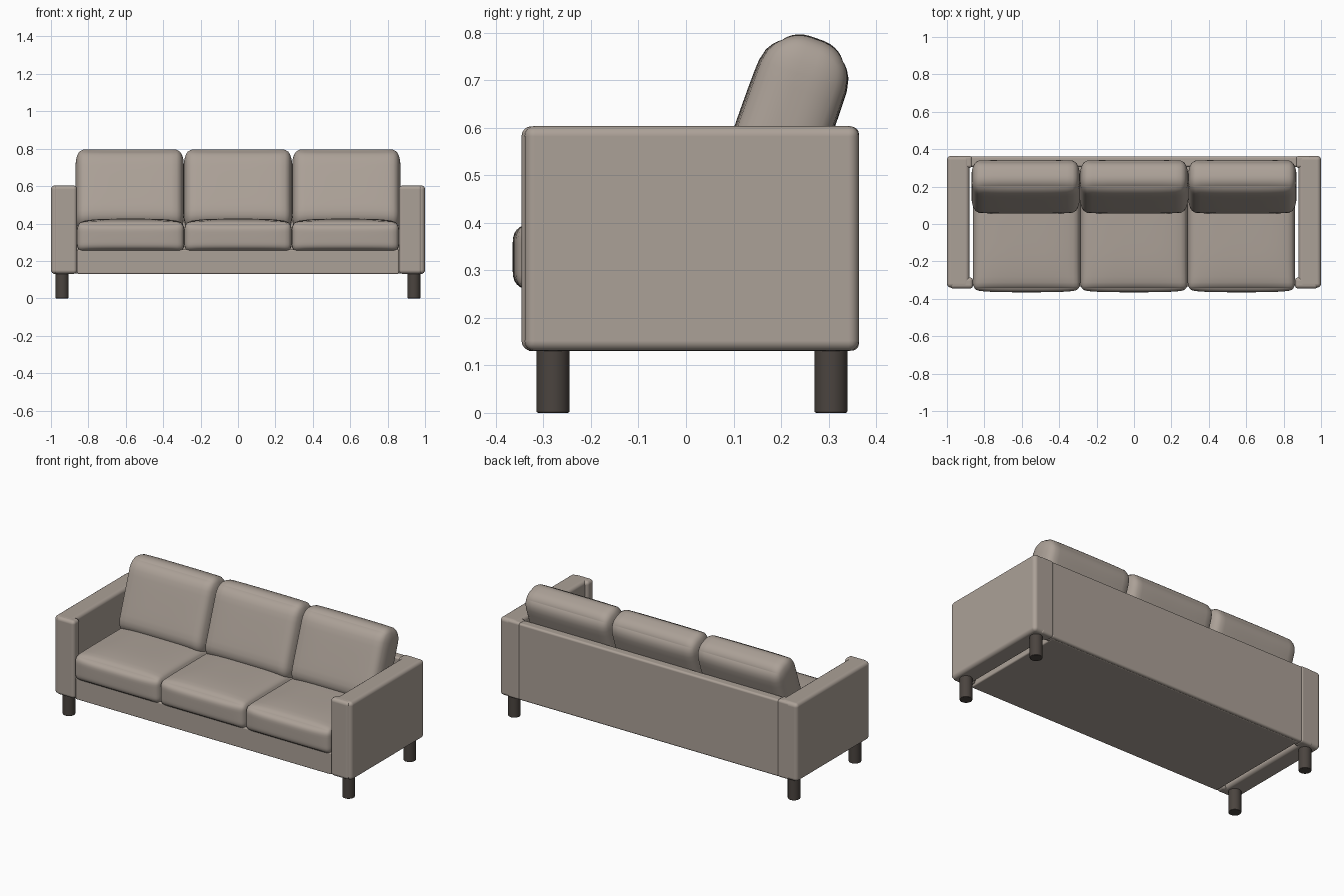
import bpy, bmesh, math
from mathutils import Vector, Matrix

if "Cube" in bpy.data.objects:
    bpy.data.objects.remove(bpy.data.objects["Cube"])


def material(name, rgb):
    m = bpy.data.materials.new(name)
    m.diffuse_color = (*rgb, 1)
    m.use_nodes = True
    m.node_tree.nodes["Principled BSDF"].inputs["Base Color"].default_value = m.diffuse_color
    return m


FABRIC = material("taupe fabric", (0.41, 0.355, 0.31))
DARK = material("dark wood", (0.07, 0.058, 0.05))


def finish(bm, name, mat):
    for f in bm.faces:
        f.smooth = True
    me = bpy.data.meshes.new(name)
    bm.to_mesh(me)
    bm.free()
    me.materials.append(mat)
    ob = bpy.data.objects.new(name, me)
    bpy.context.collection.objects.link(ob)
    return ob


def box(name, lo, hi, bevel):
    """Upholstered block between two corners with rounded edges."""
    lo, hi = Vector(lo), Vector(hi)
    bm = bmesh.new()
    bmesh.ops.create_cube(bm, size=1)
    for v in bm.verts:
        v.co = Vector((lo[i] + (v.co[i] + 0.5) * (hi[i] - lo[i]) for i in range(3)))
    ob = finish(bm, name, FABRIC)
    mod = ob.modifiers.new("round edges", 'BEVEL')
    mod.width, mod.segments, mod.harden_normals = bevel, 4, True
    return ob


def cushion(name, half, radius, crown_lo, crown_hi, centre, tilt=0):
    """Rounded box with elliptical corners and a bulge per side."""
    bm = bmesh.new()
    bmesh.ops.create_cube(bm, size=2)
    bmesh.ops.subdivide_edges(bm, edges=bm.edges[:], cuts=17, use_grid_fill=True)
    rot = Matrix.Rotation(tilt, 4, 'X')
    for v in bm.verts:
        u = [math.sin(max(-1, min(1, c)) * math.pi / 2) for c in v.co]
        p = [u[i] * half[i] for i in range(3)]
        inner = [max(radius[i] - half[i], min(half[i] - radius[i], p[i])) for i in range(3)]
        d = Vector([(p[i] - inner[i]) / radius[i] for i in range(3)])
        if d.length > 1e-6:
            d.normalize()
        q = Vector([inner[i] + d[i] * radius[i] for i in range(3)])
        for i in range(3):
            j, k = (i + 1) % 3, (i + 2) % 3
            w = (1 - u[j] ** 4) * (1 - u[k] ** 4)
            q[i] += w * (crown_hi[i] * (1 + u[i]) / 2 - crown_lo[i] * (1 - u[i]) / 2)
        v.co = rot @ q + Vector(centre)
    return finish(bm, name, FABRIC)


# Base and back panel
box("base", (-0.86, -0.335, 0.13), (0.86, 0.345, 0.262), 0.008)
box("back_panel", (-0.875, 0.305, 0.132), (0.875, 0.362, 0.598), 0.012)

# Arms with thicker front and rear borders, and legs
for s, side in ((-1, "left"), (1, "right")):
    def span(a, b):
        return min(s * a, s * b), max(s * a, s * b)
    x0, x1 = span(0.88, 1.0)
    box(side + "_arm", (x0, -0.34, 0.13), (x1, 0.364, 0.604), 0.022)
    x0, x1 = span(0.86, 0.985)
    box(side + "_arm_front_border", (x0, -0.346, 0.131), (x1, -0.285, 0.603), 0.02)
    x0, x1 = span(0.865, 0.95)
    box(side + "_arm_rear_border", (x0, 0.30, 0.131), (x1, 0.364, 0.602), 0.015)
    for y, end in ((-0.28, "front"), (0.305, "rear")):
        bm = bmesh.new()
        bmesh.ops.create_cone(bm, cap_ends=True, segments=32, radius1=0.035,
                              radius2=0.035, depth=0.145,
                              matrix=Matrix.Translation((s * 0.94, y, 0.0725)))
        leg = finish(bm, f"{side}_{end}_leg", DARK)
        mod = leg.modifiers.new("soft rim", 'BEVEL')
        mod.width, mod.segments, mod.harden_normals = 0.004, 2, True
        mod.limit_method = 'ANGLE'

# Three seat cushions and three leaning back cushions
for i, pos in ((-1, "left"), (0, "middle"), (1, "right")):
    cushion(pos + "_seat_cushion", (0.287, 0.305, 0.078), (0.03, 0.035, 0.04),
            (0, 0.012, 0), (0, 0, 0.02), (i * 0.574, -0.048, 0.328))
    cushion(pos + "_back_cushion", (0.2895, 0.09, 0.222), (0.04, 0.076, 0.08),
            (0, 0.012, 0), (0, 0.008, 0.004), (i * 0.579, 0.2, 0.575),
            math.radians(-19.5))
